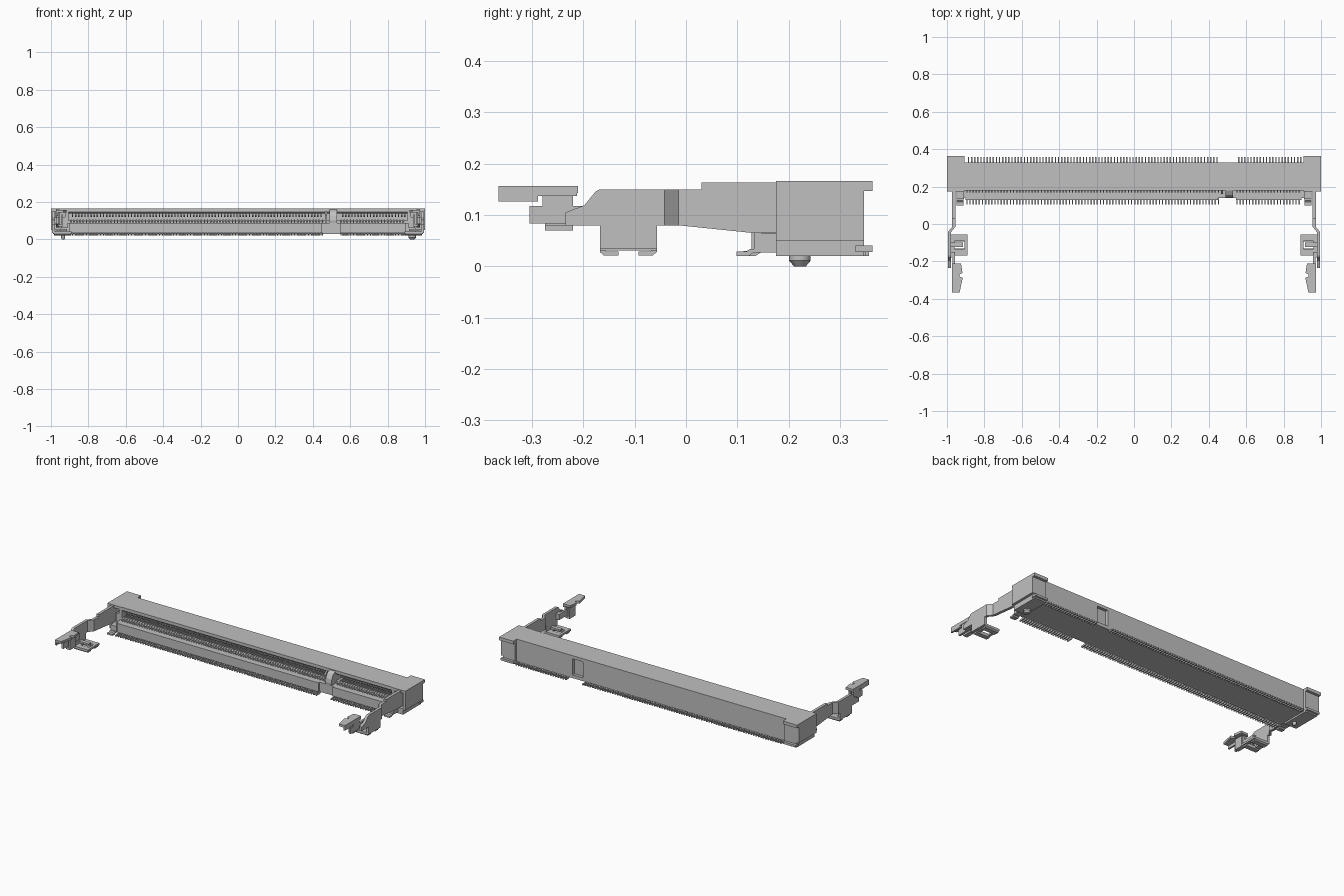
import bpy, bmesh
from mathutils import Vector

if "Cube" in bpy.data.objects:
    bpy.data.objects.remove(bpy.data.objects["Cube"], do_unlink=True)

grey = bpy.data.materials.new("light_grey")
grey.use_nodes = True
COLOUR = (0.53, 0.53, 0.53, 1)
grey.diffuse_color = COLOUR
grey.node_tree.nodes["Principled BSDF"].inputs["Base Color"].default_value = COLOUR


def finish(bm, name, mirror=False):
    bmesh.ops.recalc_face_normals(bm, faces=bm.faces)
    mesh = bpy.data.meshes.new(name)
    bm.to_mesh(mesh)
    bm.free()
    mesh.materials.append(grey)
    obj = bpy.data.objects.new(name, mesh)
    bpy.context.collection.objects.link(obj)
    if mirror:
        obj.modifiers.new("Mirror", "MIRROR").use_axis[0] = True
    return obj


def add_prism(bm, points, lo, hi, axis):
    """Extrude a 2D outline along x (points are y, z) or z (points are x, y)."""
    def place(p, h):
        return (h, p[0], p[1]) if axis == "x" else (p[0], p[1], h)
    face = bm.faces.new([bm.verts.new(place(p, lo)) for p in points])
    moved = bmesh.ops.extrude_face_region(bm, geom=[face])["geom"]
    shift = Vector((hi - lo, 0, 0) if axis == "x" else (0, 0, hi - lo))
    bmesh.ops.translate(bm, vec=shift,
                        verts=[g for g in moved if isinstance(g, bmesh.types.BMVert)])


def add_box(bm, x, y, z):
    add_prism(bm, [(x[0], y[0]), (x[1], y[0]), (x[1], y[1]), (x[0], y[1])], *z, "z")


def boxes(name, items, mirror=False):
    bm = bmesh.new()
    for item in items:
        add_box(bm, *item)
    return finish(bm, name, mirror)


def prism(name, points, lo, hi, axis, mirror=False):
    bm = bmesh.new()
    add_prism(bm, points, lo, hi, axis)
    return finish(bm, name, mirror)


# Long housing with a card slot facing the front
housing = prism("housing", [
    (.14, .03), (.33, .03), (.33, .166), (.178, .166), (.178, .147), (.19, .138),
    (.29, .138), (.29, .1), (.18, .1), (.18, .088), (.14, .088)], -.912, .912, "x")

# Recess in the rear wall behind the key
cutter = boxes("recess_cutter", [((.46, .53), (.312, .35), (.05, .147))])
cutter.hide_render = True
cutter.hide_set(True)
cut = housing.modifiers.new("Recess", "BOOLEAN")
cut.object = cutter
cut.solver = "EXACT"

# Front shelf in two lengths, either side of the key
boxes("front_shelf", [((-.9, .45), (.128, .141), (.034, .088)),
                      ((.545, .895), (.128, .141), (.034, .088))])

# Key rib with a rounded nose
prism("key_rib", [(.3, .08), (.142, .08), (.138, .1), (.142, .125), (.155, .148),
                  (.178, .16), (.3, .16)], .49, .53, "x")
prism("key_rib_side", [(.3, .08), (.16, .08), (.16, .13), (.18, .15), (.3, .15)],
      .465, .475, "x")

# Hollow end blocks with rear hooks
boxes("end_block", [
    ((.905, 1), (.175, .347), (.15, .166)),
    ((.905, .985), (.175, .347), (.02, .056)),
    ((.985, 1), (.175, .347), (.05, .166)),
    ((.905, .925), (.18, .347), (.03, .16)),
    ((.905, 1), (.315, .347), (.05, .16)),
    ((.905, 1), (.33, .363), (.147, .166)),
    ((.905, .99), (.33, .363), (.028, .041)),
    ((.91, .95), (.133, .18), (.027, .065)),
    ((.925, .945), (.18, .25), (.056, .12)),
], True)

# Solder tabs under the ends
prism("end_solder_tab", [(.098, .02), (.122, .02), (.132, .027), (.15, .027),
                         (.15, .034), (.125, .034), (.118, .029), (.098, .029)],
      .912, .948, "x", True)
prism("rear_solder_tab", [(.3, .028), (.325, .02), (.35, .02), (.35, .028)],
      .92, .98, "x", True)

# Locating pegs, one thin and one thick
for name, x, r in (("thin_peg", -.935, .011), ("thick_peg", .932, .021)):
    bm = bmesh.new()
    rings = []
    for radius, z in ((.55 * r, 0), (r, .011), (r, .03)):
        ring = bmesh.ops.create_circle(bm, segments=24, radius=radius)["verts"]
        bmesh.ops.translate(bm, verts=ring, vec=(x, .222, z))
        rings.append(ring)
    for low, high in zip(rings, rings[1:]):
        for i in range(24):
            j = (i + 1) % 24
            bm.faces.new((low[i], low[j], high[j], high[i]))
    bm.faces.new(rings[0])
    bm.faces.new(rings[-1])
    peg = finish(bm, name)
    bpy.ops.object.select_all(action="DESELECT")
    bpy.context.view_layer.objects.active = peg
    peg.select_set(True)
    bpy.ops.object.shade_smooth_by_angle()

# Contacts: solder tails front and back, springs inside the slot
PITCH = 0.0166
ROWS = {
    "front_tail": [(.103, .02), (.135, .02), (.15, .03), (.15, .036), (.13, .032),
                   (.103, .028)],
    "rear_tail": [(.357, .02), (.325, .02), (.315, .032), (.325, .036), (.335, .028),
                  (.357, .028)],
    "lower_spring": [(.165, .086), (.165, .094), (.19, .106), (.28, .106), (.28, .098),
                     (.18, .098)],
    "upper_spring": [(.186, .128), (.195, .121), (.21, .127), (.28, .132), (.28, .14),
                     (.19, .14)],
}
for name, outline in ROWS.items():
    bm = bmesh.new()
    offset = PITCH / 2 if name in ("rear_tail", "upper_spring") else 0
    for i in range(108):
        x = -.893 + offset + i * PITCH
        if x < .453 or .548 < x < .895:
            add_prism(bm, outline, x - .0035, x + .0035, "x")
    finish(bm, name + "_contacts")

# Latch arm: inner spring plate, outward jog, outer plate
prism("arm_spring", [(.31, .07), (.13, .065), (-.015, .08), (-.015, .15), (.03, .15),
                     (.03, .163), (.18, .163), (.18, .145), (.31, .145)],
      .955, .972, "x", True)
prism("arm_jog", [(.955, -.015), (.972, -.015), (.995, -.042), (.995, -.058),
                  (.979, -.058), (.979, -.045)], .08, .15, "z", True)
prism("arm_outer_plate", [
    (-.05, .08), (-.057, .08), (-.057, .034), (-.168, .034), (-.168, .08),
    (-.235, .08), (-.235, .105), (-.198, .119), (-.185, .135), (-.176, .146),
    (-.168, .15), (-.05, .15)], .979, .995, "x", True)

# Board foot folded inward under the arm
boxes("arm_foot", [
    ((.89, .99), (-.168, -.135), (.031, .042)),
    ((.89, .99), (-.09, -.057), (.031, .042)),
    ((.96, .99), (-.14, -.08), (.031, .042)),
    ((.89, .905), (-.14, -.08), (.031, .042)),
    ((.915, .98), (-.124, -.1), (.045, .055)),
    ((.972, .982), (-.124, -.1), (.035, .055)),
], True)
for name, back, tip in (("front_foot_pad", -.168, -.132), ("rear_foot_pad", -.057, -.093)):
    d = 1 if tip > back else -1
    prism(name, [(back, .036), (back, .028), (back + d * .008, .021), (tip, .021),
                 (tip, .029), (back + d * .012, .029), (back + d * .009, .036)],
          .895, .985, "x", True)

# Latch finger and its catch
boxes("latch_finger", [
    ((.957, .97), (-.305, -.16), (.083, .118)),
    ((.957, .985), (-.18, -.15), (.083, .118)),
    ((.935, .962), (-.275, -.22), (.07, .08)),
    ((.935, .945), (-.275, -.22), (.07, .134)),
    ((.957, .97), (-.28, -.22), (.11, .15)),
], True)

# Thumb tab on top of the latch
prism("thumb_tab", [(.973, -.21), (.925, -.21), (.917, -.262), (.934, -.27),
                    (.934, -.28), (.916, -.288), (.932, -.365), (.973, -.365)],
      .143, .157, "z", True)
boxes("thumb_tab_lip", [((.962, .973), (-.365, -.288), (.126, .15)),
                        ((.962, .973), (-.288, -.212), (.137, .15))], True)
